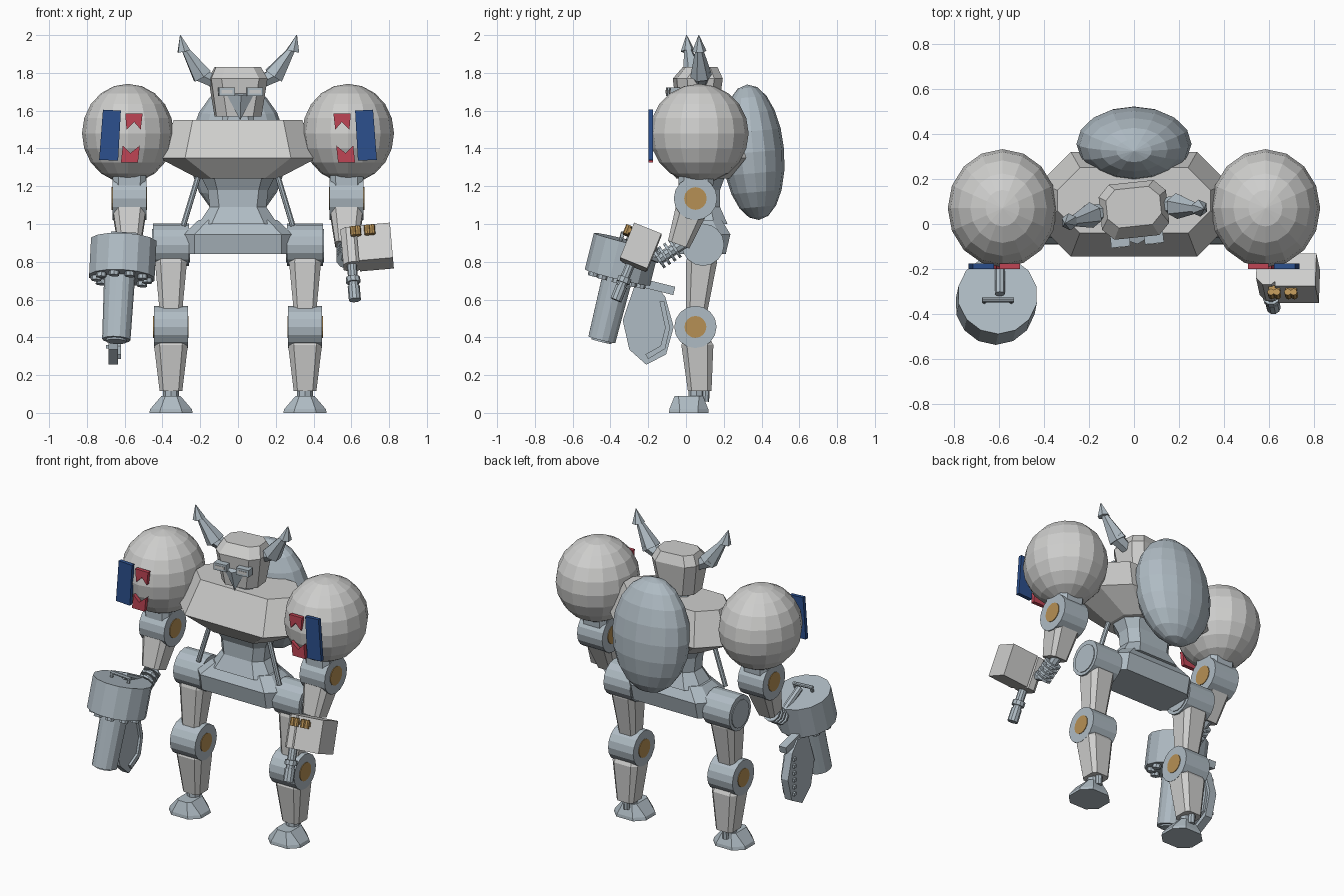
import bpy, bmesh
from math import radians, cos, sin, tau
from mathutils import Matrix, Vector

old = bpy.data.objects.get("Cube")
if old:
    bpy.data.objects.remove(old, do_unlink=True)


def material(name, rgb):
    m = bpy.data.materials.new(name)
    m.use_nodes = True
    m.diffuse_color = (*rgb, 1)
    m.node_tree.nodes["Principled BSDF"].inputs["Base Color"].default_value = (*rgb, 1)
    return m


GREY = material("light grey", (0.62, 0.62, 0.61))
STEEL = material("steel blue", (0.43, 0.50, 0.55))
GOLD = material("brass", (0.47, 0.28, 0.09))
BLUE = material("deep blue", (0.025, 0.08, 0.27))
RED = material("red", (0.52, 0.06, 0.09))
I = Matrix.Identity(4)


def finish(name, bm, mat, M=I):
    bmesh.ops.transform(bm, matrix=M, verts=bm.verts)
    bmesh.ops.recalc_face_normals(bm, faces=bm.faces)
    me = bpy.data.meshes.new(name)
    bm.to_mesh(me)
    bm.free()
    me.materials.append(mat)
    ob = bpy.data.objects.new(name, me)
    bpy.context.collection.objects.link(ob)
    return ob


def loft(name, sections, mat, M=I):
    """Stack chamfered rectangles: (z, half width, y front, y back, chamfer)."""
    bm = bmesh.new()
    rings = []
    for z, w, a, b, c in sections:
        pts = [(-w + c, a), (w - c, a), (w, a + c), (w, b - c),
               (w - c, b), (-w + c, b), (-w, b - c), (-w, a + c)]
        rings.append([bm.verts.new((x, y, z)) for x, y in pts])
    for lo, hi in zip(rings, rings[1:]):
        for i in range(8):
            j = (i + 1) % 8
            bm.faces.new((lo[i], lo[j], hi[j], hi[i]))
    bm.faces.new(rings[0])
    bm.faces.new(rings[-1])
    return finish(name, bm, mat, M)


def rod(name, a, b, r1, r2, mat, sides=16, M=I):
    """Cylinder or cone from point a to point b."""
    a, b = Vector(a), Vector(b)
    d = b - a
    bm = bmesh.new()
    bmesh.ops.create_cone(bm, cap_ends=True, segments=sides, radius1=r1, radius2=r2, depth=d.length)
    turn = Vector((0, 0, 1)).rotation_difference(d).to_matrix().to_4x4()
    return finish(name, bm, mat, M @ Matrix.Translation((a + b) / 2) @ turn)


def box(name, centre, size, mat, M=I):
    bm = bmesh.new()
    bmesh.ops.create_cube(bm, size=1)
    return finish(name, bm, mat, M @ Matrix.Translation(centre) @ Matrix.Diagonal((*size, 1)))


def ball(name, centre, radii, mat, tilt=0):
    bm = bmesh.new()
    bmesh.ops.create_uvsphere(bm, u_segments=16, v_segments=10, radius=1)
    M = Matrix.Translation(centre) @ Matrix.Rotation(radians(tilt), 4, 'X')
    return finish(name, bm, mat, M @ Matrix.Diagonal((*radii, 1)))


def plate(name, pts, thick, mat, M=I):
    """Outline in local XY, extruded evenly about local Z = 0."""
    bm = bmesh.new()
    f = bm.faces.new([bm.verts.new((x, y, -thick / 2)) for x, y in pts])
    out = bmesh.ops.extrude_face_region(bm, geom=[f])
    bmesh.ops.translate(bm, vec=(0, 0, thick),
                        verts=[g for g in out["geom"] if isinstance(g, bmesh.types.BMVert)])
    return finish(name, bm, mat, M)


def frame(pos, rx=0, ry=0, rz=0):
    return (Matrix.Translation(pos) @ Matrix.Rotation(radians(rz), 4, 'Z')
            @ Matrix.Rotation(radians(ry), 4, 'Y') @ Matrix.Rotation(radians(rx), 4, 'X'))


def front_plane(y):
    return Matrix.Translation((0, y, 0)) @ Matrix.Rotation(radians(90), 4, 'X')


def side_plane(x):
    return Matrix(((0, 0, 1, x), (1, 0, 0, 0), (0, 1, 0, 0), (0, 0, 0, 1)))


# Torso
loft("chest", [(1.24, .21, -.05, .23, .07), (1.35, .42, -.145, .32, .14),
               (1.55, .34, -.04, .25, .1)], GREY)
loft("waist", [(1.0, .21, -.04, .22, .07), (1.09, .15, 0, .18, .05),
               (1.18, .16, 0, .18, .05), (1.26, .2, -.04, .21, .07)], STEEL)
loft("pelvis", [(.84, .28, -.04, .21, .05), (.945, .29, -.06, .235, .06),
                (1.02, .21, -.01, .19, .05)], STEEL)
ball("back_pod", (0, .355, 1.38), (.255, .165, .36), STEEL, 5)
loft("neck", [(1.5, .09, -.01, .14, .03), (1.6, .08, 0, .13, .03)], STEEL)

# Head, turned slightly to one side
H = frame((0, .06, 0), rz=6)
loft("head", [(1.57, .12, -.1, .1, .05), (1.77, .15, -.12, .125, .05),
              (1.83, .12, -.07, .1, .045)], GREY, H)
bm = bmesh.new()
v = [bm.verts.new(p) for p in ((-.075, -.115, 1.69), (.075, -.115, 1.69), (0, -.11, 1.55),
                               (0, -.15, 1.68))]
for tri in ((0, 1, 2), (0, 1, 3), (1, 2, 3), (2, 0, 3)):
    bm.faces.new([v[i] for i in tri])
finish("beak", bm, STEEL, H)

for s, side in ((1, "left"), (-1, "right")):
    # Eyes and horns
    box(side + "_eye_frame", (s * .075, -.13, 1.7), (.085, .05, .045), STEEL, H)
    box(side + "_eye", (s * .075, -.154, 1.7), (.06, .008, .018), GREY, H)
    rod(side + "_horn_root", (s * .12, .01, 1.75), (s * .215, 0, 1.8), .035, .045, STEEL, 6, H)
    rod(side + "_horn", (s * .19, 0, 1.785), (s * .285, -.02, 1.925), .058, .02, STEEL, 6, H)
    rod(side + "_horn_tip", (s * .29, -.02, 1.915), (s * .31, -.025, 2), .038, .002, STEEL, 6, H)

    # Shoulder with painted plates
    ball(side + "_shoulder", (s * .583, .07, 1.48), (.243, .262, .262), GREY)
    F = front_plane(-.187)
    emblem = (("blue_bar", BLUE, ((.62, 1.6), (.715, 1.605), (.735, 1.34), (.635, 1.335))),
              ("red_crest_top", RED, ((.505, 1.585), (.597, 1.585), (.59, 1.5), (.55, 1.54), (.515, 1.5))),
              ("red_crest_low", RED, ((.52, 1.415), (.57, 1.375), (.61, 1.415), (.62, 1.325), (.53, 1.325))))
    for name, mat, pts in emblem:
        plate(side + "_" + name, [(s * x, z) for x, z in pts], .024, mat, F)

    # Arm
    ax = s * .575
    A = Matrix.Translation((ax, 0, 0))
    loft(side + "_upper_arm", [(1.14, .085, -.04, .14, .03), (1.3, .09, -.04, .15, .03)], STEEL, A)
    rod(side + "_elbow", (ax - .09, .05, 1.135), (ax + .09, .05, 1.135), .115, .115, STEEL)
    rod(side + "_elbow_disc", (ax - .094, .05, 1.135), (ax + .094, .05, 1.135), .06, .06, GOLD)
    loft(side + "_forearm", [(-.26, .06, -.06, .06, .02), (-.06, .09, -.085, .085, .03)],
         GREY, frame((ax, .05, 1.135), rx=-20))
    a, b = Vector((ax, -.01, .9)), Vector((ax, -.15, .81))
    rod(side + "_wrist", a, b, .03, .03, STEEL, 8)
    for i in range(4):
        p = a.lerp(b, .3 + .2 * i)
        rod(f"{side}_wrist_ring_{i}", p, p + (b - a) * .09, .055, .055, STEEL, 10)

    # Strut between chest and pelvis
    rod(side + "_strut", (s * .205, .02, 1.27), (s * .29, .01, .99), .015, .015, STEEL, 8)

    # Leg
    lx = s * .355
    L = Matrix.Translation((lx, 0, 0))
    rod(side + "_hip", (lx - .095, .09, .89), (lx + .095, .09, .89), .112, .112, STEEL)
    rod(side + "_hip_cap", (lx - .1, .09, .885), (lx + .1, .09, .885), .088, .088, STEEL)
    loft(side + "_thigh", [(.52, .058, .0, .11, .02), (.8, .085, 0, .165, .03),
                           (.86, .08, .02, .16, .03)], GREY, L)
    rod(side + "_knee", (lx - .09, .05, .455), (lx + .09, .05, .455), .112, .112, STEEL)
    rod(side + "_knee_disc", (lx - .094, .05, .455), (lx + .094, .05, .455), .058, .058, GOLD)
    loft(side + "_shin", [(.115, .06, .01, .135, .02), (.36, .09, -.025, .145, .03),
                          (.42, .08, 0, .11, .03)], GREY, L)
    rod(side + "_ankle", (lx, .055, .06), (lx, .055, .13), .042, .042, STEEL, 8)
    rod(side + "_heel_piston", (lx, .1, .06), (lx, .105, .14), .022, .022, STEEL, 8)
    loft(side + "_foot", [(0, .115, -.09, .12, .055), (.02, .11, -.088, .118, .055),
                          (.09, .05, -.06, .09, .02)], STEEL, L)

# Left hand: boxy gun
G = frame((.69, -.24, .875), rx=-22, ry=-5)
box("gun_box", (.035, 0, 0), (.18, .155, .2), GREY, G)
loft("gun_housing", [(-.1, .05, -.07, .07, .03), (.1, .05, -.07, .07, .03)],
     GREY, G @ Matrix.Translation((-.09, 0, 0)))
for name, lo, hi, r in (("barrel", -.3, -.08, .026), ("collar", -.2, -.17, .038),
                        ("muzzle", -.3, -.22, .032)):
    rod("gun_" + name, (-.095, -.02, hi), (-.095, -.02, lo), r, r, STEEL, 10, G)
for i, x in enumerate((-.06, .015)):
    for dx in (-.013, .013):
        rod(f"gun_brass_{i}", (x + dx, -.1, .035), (x + dx, -.1, .085), .016, .016, GOLD, 8, G)
    box(f"gun_brass_mount_{i}", (x, -.085, .06), (.05, .04, .025), GOLD, G)
rod("gun_grip", (.575, -.14, .82), (.6, -.24, .86), .03, .03, STEEL, 8)

# Right hand: drum cannon
C = frame((-.605, -.315, .91), rx=-14, ry=3)
rod("cannon_drum", (0, 0, -.2), (0, 0, 0), .178, .178, STEEL, 14, C)
rod("cannon_barrel", (-.012, 0, -.2), (-.012, 0, -.54), .082, .075, STEEL, 14, C)
rod("cannon_muzzle", (-.012, 0, -.53), (-.012, 0, -.55), .055, .055, STEEL, 14, C)
for i in range(10):
    t = tau * i / 10
    x, y = .135 * cos(t), .135 * sin(t)
    rod(f"drum_knob_{i}", (x, y, -.19), (x, y, -.222), .027, .027, STEEL, 8, C)
rod("drum_handle", (-.07, -.03, .03), (.07, -.03, .03), .011, .011, STEEL, 8, C)
for x in (-.06, .06):
    rod("drum_handle_post", (x, -.03, -.01), (x, -.03, .03), .01, .01, STEEL, 8, C)
rod("drum_link", (-.595, -.13, .84), (-.595, -.31, .935), .022, .022, STEEL, 8)

# Cannon blade with guard, teeth and grip
plate("blade", [(-.27, .68), (-.335, .49), (-.3, .335), (-.21, .255), (-.105, .31),
                (-.065, .455), (-.11, .615), (-.165, .68)], .05, STEEL, side_plane(-.66))
plate("blade_guard", [(-.14, .59), (-.115, .59), (-.085, .45), (-.11, .34), (-.2, .285),
                      (-.215, .31), (-.135, .355), (-.11, .45)], .02, STEEL, side_plane(-.63))
for i in range(6):
    box(f"blade_tooth_{i}", (-.69, -.12, .35 + .045 * i), (.02, .022, .018), STEEL)
box("blade_grip", (0, 0, 0), (.05, .16, .045), STEEL, frame((-.65, -.14, .665), rx=-14))
